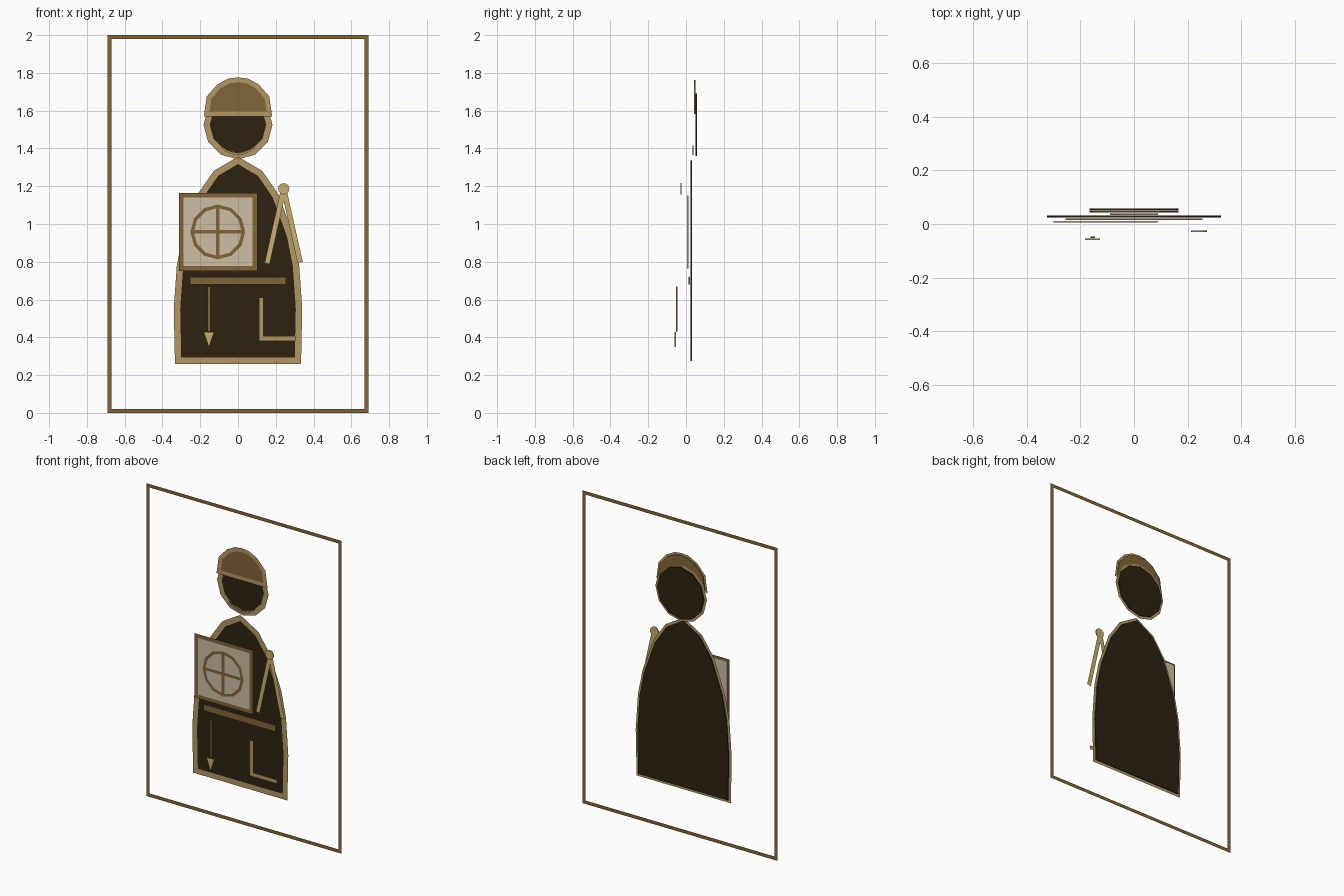
import bpy, bmesh, math
from mathutils import Vector

if "Cube" in bpy.data.objects:
    bpy.data.objects.remove(bpy.data.objects["Cube"], do_unlink=True)


def make_material(name, rgb):
    linear = [((c / 255 + 0.055) / 1.055) ** 2.4 for c in rgb]
    mat = bpy.data.materials.new(name)
    mat.use_nodes = True
    mat.diffuse_color = (*linear, 1)
    mat.node_tree.nodes["Principled BSDF"].inputs["Base Color"].default_value = (*linear, 1)
    return mat


DARK = make_material("dark brown", (46, 34, 17))
BROWN = make_material("brown", (132, 101, 56))
TAN = make_material("tan", (180, 151, 101))
PARCHMENT = make_material("parchment", (206, 191, 165))
BRASS = make_material("brass", (202, 174, 110))
THICK = 0.006


def finish(name, bm, mat):
    mesh = bpy.data.meshes.new(name)
    bm.to_mesh(mesh)
    bm.free()
    mesh.materials.append(mat)
    obj = bpy.data.objects.new(name, mesh)
    bpy.context.collection.objects.link(obj)
    return obj


def plate(name, points, y, mat):
    """Thin solid panel with an x-z outline, centred on depth y."""
    bm = bmesh.new()
    face = bm.faces.new([bm.verts.new((x, y - THICK / 2, z)) for x, z in points])
    extruded = bmesh.ops.extrude_face_region(bm, geom=[face], use_keep_orig=True)
    verts = [g for g in extruded["geom"] if isinstance(g, bmesh.types.BMVert)]
    bmesh.ops.translate(bm, verts=verts, vec=(0, THICK, 0))
    bmesh.ops.recalc_face_normals(bm, faces=bm.faces)
    return finish(name, bm, mat)


def ribbon(name, points, width, y, mat, closed=True):
    """Flat mitred strip along an x-z path."""
    pts = [Vector(p) for p in points]
    n = len(pts)
    bm = bmesh.new()
    rails = []
    for i, p in enumerate(pts):
        before = (p - pts[i - 1]).normalized() if closed or i else None
        after = (pts[(i + 1) % n] - p).normalized() if closed or i < n - 1 else None
        a, b = before or after, after or before
        na, nb = Vector((-a.y, a.x)), Vector((-b.y, b.x))
        miter = (na + nb) / (1 + na.dot(nb)) * width / 2
        rails.append([bm.verts.new((q.x, y, q.y)) for q in (p - miter, p + miter)])
    for i in range(n if closed else n - 1):
        (a, b), (c, d) = rails[i], rails[(i + 1) % n]
        face = bm.faces.new((a, c, d, b))
        face.normal_update()
        if face.normal.y > 0:
            face.normal_flip()
    return finish(name, bm, mat)


def rect(x0, x1, z0, z1):
    return [(x0, z0), (x1, z0), (x1, z1), (x0, z1)]


def ring(x, z, r, sides=12):
    return [(x + r * math.cos(math.tau * i / sides), z + r * math.sin(math.tau * i / sides))
            for i in range(sides)]


def mirrored(half):
    """Close a right-hand outline with its reflection."""
    return half + [(-x, z) for x, z in reversed(half) if x > 0]


def edged_plate(name, points, y, fill, edge, width):
    plate(name, points, y, fill)
    ribbon(name + "_border", points, width, y - THICK / 2 - 0.002, edge)


# Surrounding frame
ribbon("outer_frame", rect(-0.68, 0.68, 0.01, 1.99), 0.022, 0.06, BROWN)

# Figure: head, cap, chin strap, body
edged_plate("head", ring(0, 1.525, 0.166), 0.054, DARK, TAN, 0.032)
cap = mirrored([(0.166, 1.582), (0.153, 1.67), (0.1, 1.73), (0.045, 1.758), (0, 1.763)])
edged_plate("cap", cap, 0.046, BROWN, TAN, 0.026)
strap = [(0.09 * t / 4, 1.365 + 0.038 * (t / 4) ** 2) for t in range(-4, 5)]
plate("chin_strap", strap + [(x, z + 0.012) for x, z in reversed(strap)], 0.037, TAN)
body = mirrored([(0.317, 0.275), (0.323, 0.55), (0.307, 0.78), (0.275, 0.94),
                 (0.2, 1.147), (0.117, 1.268), (0, 1.337)])
edged_plate("body", body, 0.028, DARK, TAN, 0.034)
plate("belt", rect(-0.255, 0.255, 0.68, 0.72), 0.017, BROWN)

# Drawing board with a crossed circle
edged_plate("board", rect(-0.3, 0.09, 0.765, 1.152), 0.009, PARCHMENT, BROWN, 0.025)
CX, CZ, R = -0.107, 0.958, 0.136
ribbon("board_circle", ring(CX, CZ, R), 0.018, 0.002, BROWN)
ribbon("board_cross_upright", [(CX, CZ - R), (CX, CZ + R)], 0.018, 0.001, BROWN, False)
ribbon("board_cross_bar", [(CX - R, CZ), (CX + R, CZ)], 0.018, 0.0015, BROWN, False)

# Dividers: two legs and a hinge disc
for side, foot in (("right", (0.154, 0.79)), ("left", (0.329, 0.797))):
    ribbon("divider_leg_" + side, [(0.242, 1.185), foot], 0.028, -0.02, BRASS, False)
plate("divider_hinge", ring(0.242, 1.186, 0.03), -0.027, BRASS)

# Set square
ribbon("set_square", [(0.123, 0.61), (0.123, 0.394), (0.305, 0.394)], 0.026, -0.04, TAN, False)

# Plumb line and bob
plate("plumb_line", rect(-0.162, -0.146, 0.43, 0.67), -0.049, BROWN)
plate("plumb_bob", [(-0.182, 0.428), (-0.154, 0.348), (-0.126, 0.428)], -0.057, BRASS)
